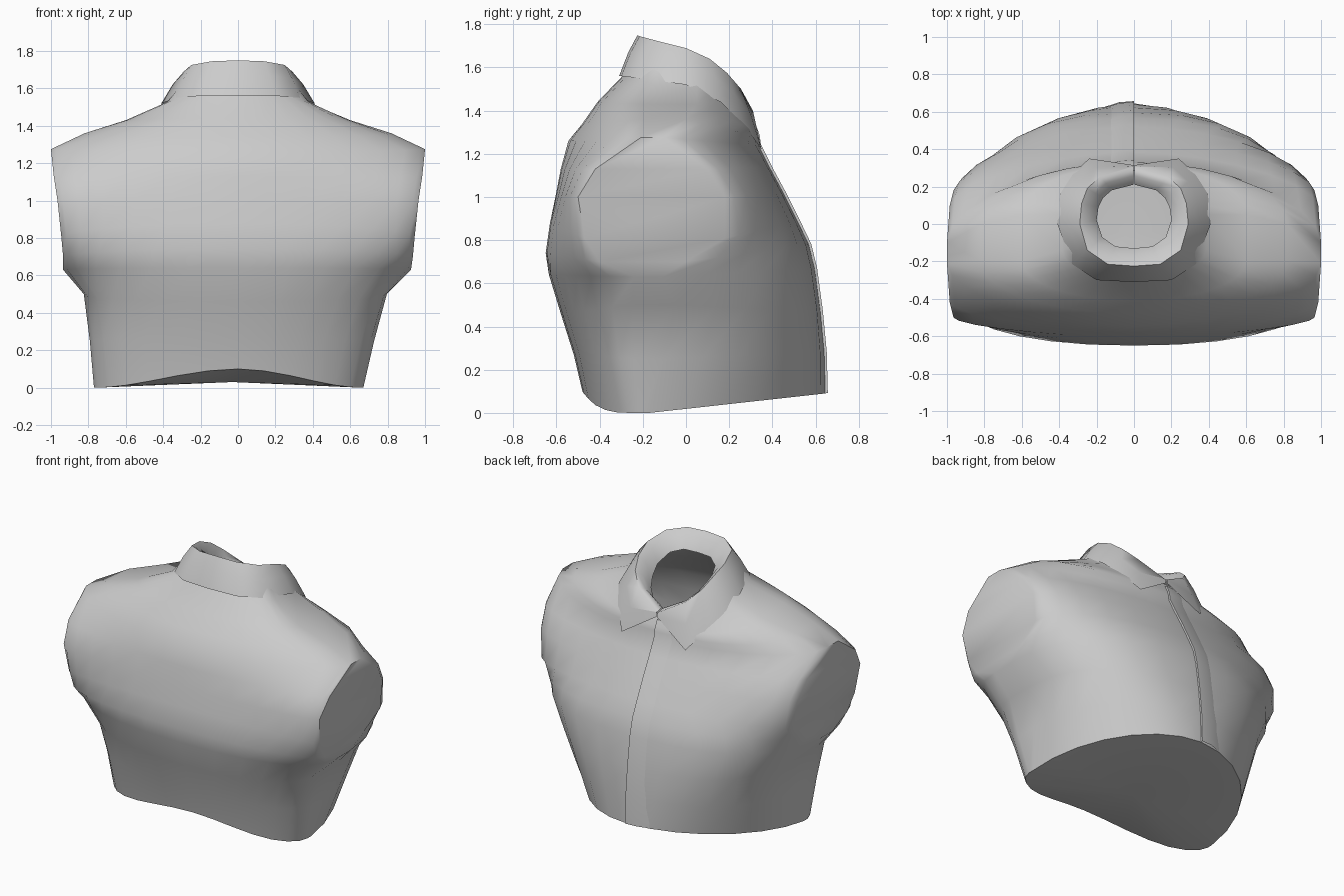
import bpy, bmesh, math

if "Cube" in bpy.data.objects:
    bpy.data.objects.remove(bpy.data.objects["Cube"])

SEG = 7      # segments per quarter of a body ring


def finish(bm, name, angle):
    bmesh.ops.remove_doubles(bm, verts=bm.verts, dist=0.0005)
    bmesh.ops.recalc_face_normals(bm, faces=bm.faces)
    me = bpy.data.meshes.new(name)
    bm.to_mesh(me)
    bm.free()
    ob = bpy.data.objects.new(name, me)
    bpy.context.collection.objects.link(ob)
    bpy.ops.object.select_all(action='DESELECT')
    ob.select_set(True)
    bpy.context.view_layer.objects.active = ob
    bpy.ops.object.shade_smooth_by_angle(angle=math.radians(angle))
    return ob


def loft(bm, rings, closed):
    rows = [[bm.verts.new(p) for p in r] for r in rings]
    n = len(rows[0])
    for a, b in zip(rows, rows[1:]):
        for i in range(n if closed else n - 1):
            j = (i + 1) % n
            bm.faces.new((a[i], a[j], b[j], b[i]))
    return rows


# Body levels: half width, sleeve-cut chord y0..y1, y at -y and +y centre,
# height at the side, at the -y centre, at the +y centre, roundness power
levels = [
    (.72, -.21, -.17, -.48, .645, .00, .10, .09, 1.05),
    (.76, -.24, -.10, -.52, .640, .25, .27, .28, .95),
    (.81, -.25, -.05, -.58, .622, .50, .46, .47, .85),
    (.93, -.24, -.11, -.635, .595, .63, .64, .67, .84),
    (.935, -.40, .00, -.65, .568, .70, .74, .78, .90),
    (.945, -.47, .18, -.63, .520, .81, .88, .88, 1.1),
    (.965, -.50, .18, -.605, .45, 1.00, 1.00, 1.02, 1.2),
    (.985, -.42, .10, -.58, .385, 1.13, 1.13, 1.14, 1.2),
    (1.0, -.21, -.10, -.545, .335, 1.275, 1.26, 1.24, 1.1),
    (.82, -.20, .00, -.48, .33, 1.36, 1.34, 1.28, 1.0),
    (.60, -.20, .05, -.41, .32, 1.43, 1.44, 1.31, 1.0),
    (.385, -.14, .05, -.295, .30, 1.52, 1.56, 1.35, 1.0),
    (.33, -.12, .05, -.26, .285, 1.59, 1.62, 1.38, 1.0),
]


def body_ring(w, y0, y1, ymin, ymax, zs, zf, zb, power):
    skew = .05 * max(0, 1 - zs / .7)   # lopsided towards the waist
    half = []
    for side, ys, yc, zc in ((0, y0, ymin, zf), (1, y1, ymax, zb)):
        for k in range(SEG + 1):
            t = math.pi / 2 * (SEG - k if side else k) / SEG
            s, c = math.sin(t) ** power, max(0, math.cos(t)) ** power
            h = c ** 4 if zs == 0 and not side else c   # arched hem
            half.append((s, ys + (yc - ys) * c, zs + (zc - zs) * h))
    right = [(x * (w - skew), y, z) for x, y, z in half]
    return right + [(-x * (w + skew), y, z) for x, y, z in half[-2:0:-1]]


# Torso with flat sleeve cuts and a closed underside
bm = bmesh.new()
rows = loft(bm, [body_ring(*l) for l in levels], True)
mid = bm.verts.new((-.03, -.05, .03))
hem = rows[0]
for i in range(len(hem)):
    bm.faces.new((hem[i], mid, hem[(i + 1) % len(hem)]))
finish(bm, "shirt_body", 42)

# Fold-over collar: outer edge, fold ridge, inner rim (half, then mirrored)
outer = [(0, -.31, 1.56), (.20, -.30, 1.56), (.33, -.215, 1.55), (.41, 0, 1.52),
         (.395, .16, 1.44), (.33, .265, 1.34), (.24, .35, 1.22), (.004, .315, 1.37)]
ridge = [(0, -.225, 1.75), (.14, -.215, 1.745), (.25, -.14, 1.725), (.29, 0, 1.69),
         (.28, .11, 1.64), (.25, .19, 1.575), (.18, .255, 1.50), (.004, .305, 1.40)]
inner = [(0, -.13, 1.64), (.10, -.12, 1.64), (.17, -.07, 1.62), (.20, .02, 1.57),
         (.19, .09, 1.51), (.165, .14, 1.46), (.12, .18, 1.42), (.004, .21, 1.37)]


def between(p_row, q_row, lift):
    return [((a + d) / 2, (b + e) / 2, (c + f) / 2 + lift)
            for (a, b, c), (d, e, f) in zip(p_row, q_row)]


bm = bmesh.new()
rings = []
for r in (outer, between(outer, ridge, .015), ridge, between(ridge, inner, .025), inner):
    rings.append([(-x, y, z) for x, y, z in r[:0:-1]] + r)
loft(bm, rings, False)
finish(bm, "collar", 75)

# Overlapping button flap down the +y side
bm = bmesh.new()
cols = []
for w, y0, y1, ymin, ymax, zs, zf, zb, power in levels[:-1]:
    cols.append([(0, ymax - .002, zb), (0, ymax + .012, zb + .003),
                 (-.08, ymax + .006, zb + .003), (-.16, ymax - .02, zb)])
loft(bm, cols, False)
finish(bm, "front_flap", 40)
